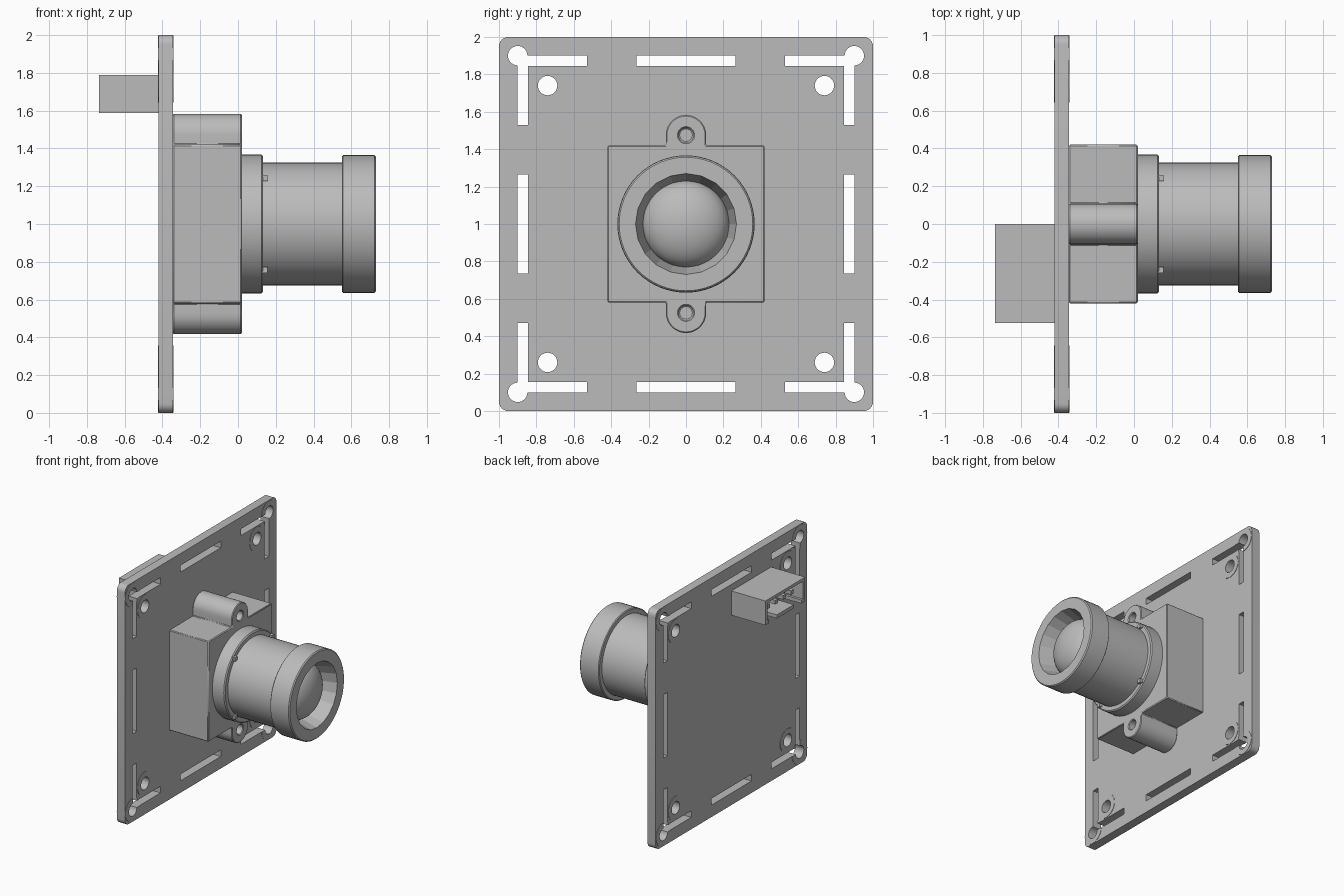
import bpy, bmesh
from math import sin, cos, pi, radians
from mathutils import Vector, Matrix

if "Cube" in bpy.data.objects:
    bpy.data.objects.remove(bpy.data.objects["Cube"])

grey = bpy.data.materials.new("plain grey")
grey.use_nodes = True
grey.diffuse_color = (0.5, 0.5, 0.5, 1)
grey.node_tree.nodes["Principled BSDF"].inputs["Base Color"].default_value = (0.5, 0.5, 0.5, 1)


def finish(name, bm):
    bmesh.ops.recalc_face_normals(bm, faces=bm.faces)
    mesh = bpy.data.meshes.new(name)
    bm.to_mesh(mesh)
    bm.free()
    mesh.materials.append(grey)
    ob = bpy.data.objects.new(name, mesh)
    bpy.context.collection.objects.link(ob)
    return ob


def activate(ob):
    bpy.ops.object.select_all(action='DESELECT')
    ob.select_set(True)
    bpy.context.view_layer.objects.active = ob


def smooth(ob, angle=30):
    activate(ob)
    bpy.ops.object.shade_smooth_by_angle(angle=radians(angle))


def arc(cy, cz, r, a0, a1, n):
    return [(cy + r * cos(radians(a0 + (a1 - a0) * i / n)),
             cz + r * sin(radians(a0 + (a1 - a0) * i / n))) for i in range(n + 1)]


def prisms(name, outlines, x0, x1):
    """Extrude outlines in the y-z plane (z measured from the centre) along x."""
    bm = bmesh.new()
    for pts in outlines:
        face = bm.faces.new([bm.verts.new((x0, y, z + 1)) for y, z in pts])
        out = bmesh.ops.extrude_face_region(bm, geom=[face])
        verts = [v for v in out["geom"] if isinstance(v, bmesh.types.BMVert)]
        bmesh.ops.translate(bm, verts=verts, vec=(x1 - x0, 0, 0))
    return finish(name, bm)


def lathe(name, profile, steps=64):
    """Turn an (x, radius) profile about the lens axis."""
    bm = bmesh.new()
    verts = [bm.verts.new((x, 0, r + 1)) for x, r in profile]
    edges = [bm.edges.new(pair) for pair in zip(verts, verts[1:])]
    bmesh.ops.spin(bm, geom=verts + edges, cent=(0, 0, 1), axis=(1, 0, 0),
                   angle=2 * pi, steps=steps)
    bmesh.ops.remove_doubles(bm, verts=bm.verts, dist=0.0005)
    return finish(name, bm)


def boxes(name, spans):
    """Boxes given as (low corner, high corner)."""
    bm = bmesh.new()
    for lo, hi in spans:
        lo, hi = Vector(lo), Vector(hi)
        size = Matrix.Diagonal((*(hi - lo), 1))
        bmesh.ops.create_cube(bm, size=1, matrix=Matrix.Translation((lo + hi) / 2) @ size)
    return finish(name, bm)


def cut(ob, cutters):
    activate(ob)
    for c in cutters:
        mod = ob.modifiers.new("cut", 'BOOLEAN')
        mod.operation, mod.solver, mod.object = 'DIFFERENCE', 'EXACT', c
        bpy.ops.object.modifier_apply(modifier=mod.name)


def drop(cutters):
    for c in cutters:
        bpy.data.objects.remove(c)


def rect(y0, y1, z0, z1):
    return [(y0, z0), (y1, z0), (y1, z1), (y0, z1)]


corners = [(sy, sz) for sy in (-1, 1) for sz in (-1, 1)]
BACK, FRONT = -0.42, -0.345

# Circuit board with rounded corners
outline = []
for i, (sy, sz) in enumerate([(1, 1), (-1, 1), (-1, -1), (1, -1)]):
    outline += arc(sy * 0.95, sz * 0.95, 0.05, 90 * i, 90 * i + 90, 6)
board = prisms("circuit_board", [outline], BACK, FRONT)

# Thin pads round the holes, on both faces of the board
pad_rings = [arc(sy * d, sz * d, 0.098, 0, 345, 23) for sy, sz in corners for d in (0.74, 0.9)]
pads = [prisms("back_pads", pad_rings, BACK - 0.003, BACK + 0.01),
        prisms("front_pads", pad_rings, FRONT - 0.01, FRONT + 0.003)]

# Slots along each edge, plus the corner and screw holes
rows = [(s, a, b) for s in (-1, 1) for a, b in ((-0.9, -0.53), (-0.265, 0.265), (0.53, 0.9))]
level = [rect(a, b, min(s * 0.845, s * 0.9), max(s * 0.845, s * 0.9)) for s, a, b in rows]
upright = [[(z, y) for y, z in pts] for pts in level]
holes = [arc(sy * d, sz * d, 0.052, 0, 345, 23) for sy, sz in corners for d in (0.74, 0.9)]
cutters = [prisms("cutter", shapes, -0.6, -0.2) for shapes in (level, upright, holes)]
for part in [board] + pads:
    cut(part, cutters)
    smooth(part)
drop(cutters)

# Lens mount: a square block with a screw ear above and below
half = [(0.42, 0.42)] + arc(0, 0.475, 0.108, 0, 180, 16) + [(-0.42, 0.42)]
half.insert(1, (0.108, 0.42))
half.insert(-1, (-0.108, 0.42))
mount = prisms("lens_mount", [half + [(-y, -z) for y, z in half]], FRONT, 0.02)
bores = [prisms("cutter", [arc(0, s * 0.475, 0.04, 0, 345, 23) for s in (-1, 1)], FRONT + 0.01, 0.1)]
cut(mount, bores)
drop(bores)
bevel = mount.modifiers.new("soft edges", 'BEVEL')
bevel.width, bevel.segments, bevel.limit_method = 0.006, 1, 'ANGLE'
bevel.angle_limit = radians(60)
smooth(mount)

# Collar, barrel and lens head
collar = lathe("lens_collar", [(0.0, 0), (0.0, 0.367), (0.125, 0.367), (0.133, 0.358),
                               (0.133, 0)])
smooth(collar)
barrel = lathe("lens_barrel", [(0.1, 0), (0.1, 0.325), (0.57, 0.325), (0.57, 0)])
smooth(barrel)
head = lathe("lens_head", [(0.55, 0), (0.55, 0.358), (0.556, 0.365), (0.722, 0.365),
                           (0.73, 0.357), (0.73, 0)])
funnel = [lathe("cutter", [(0.57, 0), (0.57, 0.227), (0.73, 0.27), (0.8, 0.289), (0.8, 0)], 20)]
cut(head, funnel)
drop(funnel)
smooth(head, 15)

# Small locking nubs where the barrel leaves the collar
nubs = []
for sy, sz in corners:
    y, z = sy * 0.243, 1 + sz * 0.243
    nubs.append(((0.12, y - 0.016, z - 0.016), (0.155, y + 0.016, z + 0.016)))
boxes("locking_nubs", nubs)

# Domed glass
glass = lathe("lens_glass", [(0.57 + 0.14 * sin(t * pi / 24), 0.232 * cos(t * pi / 24))
                             for t in range(13)], 48)
smooth(glass, 60)

# Cable socket on the back, open away from the board
shell = boxes("cable_socket", [((-0.735, -0.525, 1.587), (BACK, 0, 1.79))])
openings = [boxes("cutter", [((-0.8, -0.495, 1.617), (-0.5, -0.03, 1.765))]),
            boxes("cutter", [((-0.8, y, 1.5), (-0.55, y + 0.1, 1.65)) for y in (-0.475, -0.15)])]
cut(shell, openings)
drop(openings)
boxes("socket_pins", [((-0.69, y - 0.017, 1.675), (-0.45, y + 0.017, 1.709))
                      for y in (-0.42, -0.315, -0.21, -0.105)])
